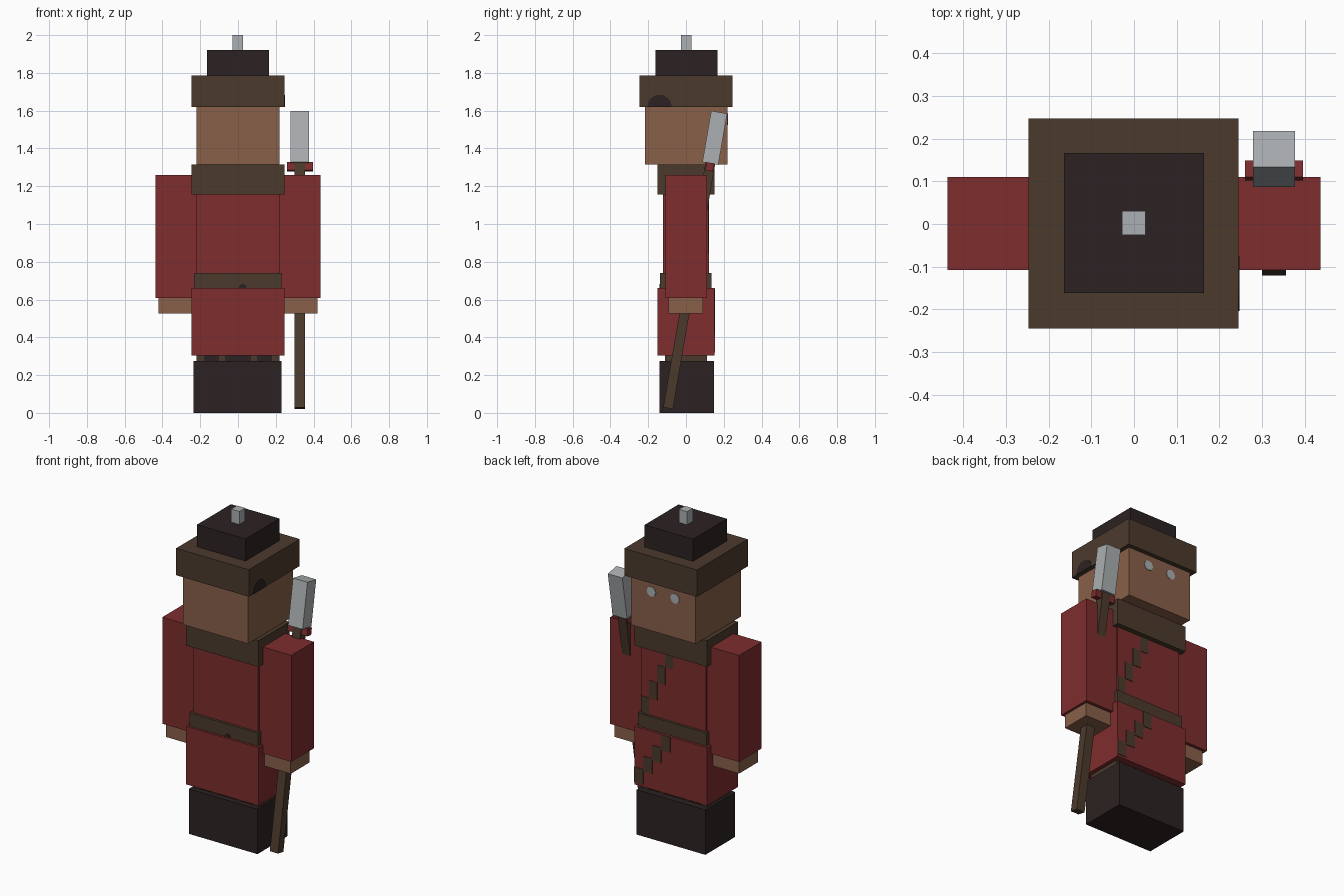
import bpy
import bmesh
import math
from mathutils import Matrix, Vector

cube = bpy.data.objects.get("Cube")
if cube:
    bpy.data.objects.remove(cube)


def material(name, rgb):
    """Flat material from 0-255 display values, converted to linear."""
    lin = [((c / 255 + 0.055) / 1.055) ** 2.4 for c in rgb]
    m = bpy.data.materials.new(name)
    m.use_nodes = True
    m.diffuse_color = (*lin, 1)
    bsdf = m.node_tree.nodes["Principled BSDF"]
    bsdf.inputs["Base Color"].default_value = (*lin, 1)
    bsdf.inputs["Roughness"].default_value = 0.9
    return m


RED = material("coat red", (126, 45, 46))
SKIN = material("skin tan", (137, 96, 73))
BROWN = material("leather brown", (75, 58, 44))
DARK = material("dark cloth", (44, 34, 34))
GREY = material("steel grey", (172, 176, 178))


def finish(name, bm, mat):
    mesh = bpy.data.meshes.new(name)
    bmesh.ops.recalc_face_normals(bm, faces=bm.faces)
    bm.to_mesh(mesh)
    bm.free()
    mesh.materials.append(mat)
    ob = bpy.data.objects.new(name, mesh)
    bpy.context.collection.objects.link(ob)
    return ob


def box(name, x, y, z, mat):
    """Box spanning the given (low, high) ranges."""
    bm = bmesh.new()
    bmesh.ops.create_cube(bm, size=1)
    for v in bm.verts:
        v.co = Vector([(a + b) / 2 + c * (b - a) for (a, b), c in zip((x, y, z), v.co)])
    return finish(name, bm, mat)


def plate(name, centre, radius, axis, mat, half=False, sides=12):
    """Thin disc or half disc facing along x or y."""
    bm = bmesh.new()
    arc = math.pi if half else 2 * math.pi
    n = sides + 1 if half else sides
    ring = []
    for i in range(n):
        a = arc * i / sides
        u, w = radius * math.cos(a), radius * math.sin(a)
        off = (0, u, w) if axis == "x" else (u, 0, w)
        ring.append(bm.verts.new(Vector(centre) + Vector(off)))
    face = bm.faces.new(ring)
    out = bmesh.ops.extrude_face_region(bm, geom=[face])
    depth = Vector((0.004, 0, 0)) if axis == "x" else Vector((0, 0.004, 0))
    for v in [g for g in out["geom"] if isinstance(g, bmesh.types.BMVert)]:
        v.co += depth
    return finish(name, bm, mat)


# Lower body
box("boots", (-0.235, 0.23), (-0.14, 0.148), (0, 0.275), DARK)
box("leg_core", (-0.215, 0.215), (-0.105, 0.105), (0.27, 0.32), DARK)
for side, s in (("right", -1), ("left", 1)):
    for part, a, b in (("outer", 0.18, 0.22), ("inner", 0.07, 0.1)):
        box(f"{side}_{part}_trouser", sorted((s * a, s * b)), (-0.11, 0.11), (0.27, 0.32), BROWN)
box("coat_skirt", (-0.247, 0.245), (-0.152, 0.15), (0.305, 0.66), RED)
box("belt", (-0.233, 0.231), (-0.138, 0.135), (0.64, 0.74), BROWN)
plate("belt_stud", (0.025, -0.141, 0.662), 0.02, "y", DARK, half=True)

# Upper body and arms
box("torso", (-0.22, 0.22), (-0.122, 0.12), (0.6, 1.26), RED)
box("collar", (-0.247, 0.245), (-0.152, 0.15), (1.155, 1.315), BROWN)
for side, s in (("right", -1), ("left", 1)):
    box(f"{side}_sleeve", sorted((s * 0.22, s * 0.437)), (-0.108, 0.11), (0.608, 1.26), RED)
    box(f"{side}_hand", sorted((s * 0.23, s * 0.422)), (-0.093, 0.09), (0.525, 0.64), SKIN)

# Stepped strap across the back of coat and skirt
for i in range(4):
    x = 0.055 * i
    top = 1.17 - 0.109 * i
    box(f"torso_strap_{i + 1}", (x, x + 0.055), (0.118, 0.123), (top - 0.109, top), BROWN)
    x = 0.061 * i
    top = 0.66 - 0.082 * i
    low = max(0.306, top - 0.095)
    box(f"skirt_strap_{i + 1}", (x, x + 0.061), (0.148, 0.153), (low, top - 0.001), BROWN)

# Head with eyes on the +y face
box("head", (-0.22, 0.22), (-0.218, 0.22), (1.315, 1.64), SKIN)
for side, s in (("right", -1), ("left", 1)):
    plate(f"{side}_eye", (s * 0.08, 0.219, 1.555), 0.031, "y", GREY, sides=8)

# Hat
box("hat_brim", (-0.247, 0.245), (-0.245, 0.247), (1.62, 1.785), BROWN)
box("hat_crown", (-0.164, 0.164), (-0.162, 0.166), (1.78, 1.92), DARK)
box("hat_tip", (-0.028, 0.027), (-0.026, 0.03), (1.91, 2.0), GREY)
plate("hat_badge", (0.2435, -0.14, 1.62), 0.064, "x", DARK, half=True)

# Slanted weapon: built upright along its own axis, then tilted backwards
weapon = Matrix.Translation((0.328, -0.095, 0.025)) @ Matrix.Rotation(math.radians(-9.8), 4, "X")
for part in (
    box("weapon_shaft", (-0.028, 0.028), (-0.026, 0.026), (0, 1.33), BROWN),
    box("weapon_guard", (-0.068, 0.068), (-0.02, 0.02), (1.275, 1.318), RED),
    box("weapon_blade", (-0.049, 0.049), (-0.043, 0.043), (1.315, 1.59), GREY),
):
    part.data.transform(weapon)
